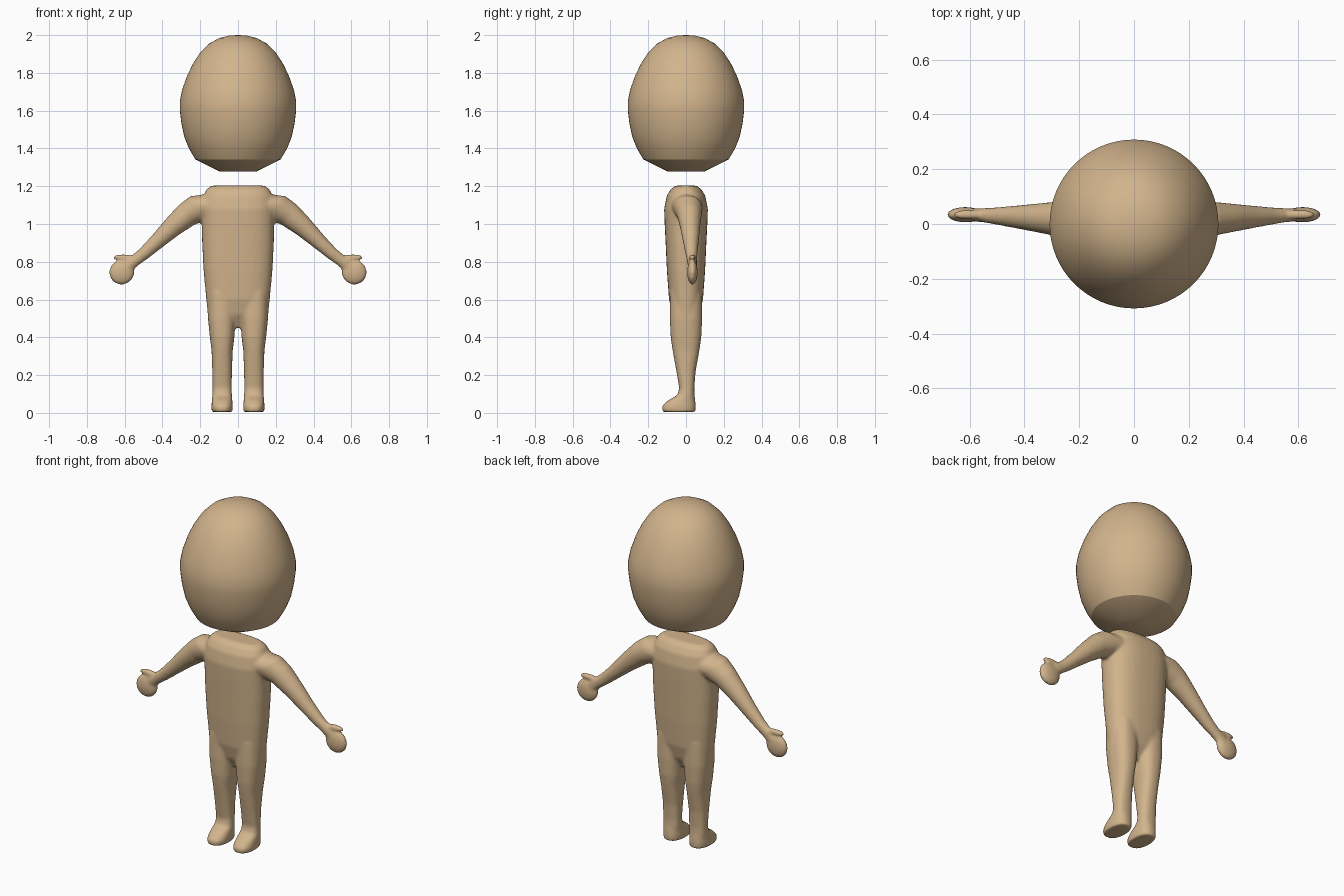
import bpy, bmesh, math
from mathutils import Vector, Matrix

if "Cube" in bpy.data.objects:
    bpy.data.objects.remove(bpy.data.objects["Cube"])

tan = bpy.data.materials.new("tan")
tan.diffuse_color = (0.645, 0.456, 0.263, 1)
tan.use_nodes = True
tan.node_tree.nodes["Principled BSDF"].inputs["Base Color"].default_value = tan.diffuse_color


def power(v, n):
    return math.copysign(abs(v) ** (2 / n), v)


def loft(bm, sections, side=1, n=2.2, count=32):
    """Skin closed rings; a section is centre, u half-axis vector, v half-axis vector."""
    rings = []
    for c, u, v in sections:
        ring = []
        for i in range(count):
            a = 2 * math.pi * i / count
            p = Vector(c) + Vector(u) * power(math.cos(a), n) + Vector(v) * power(math.sin(a), n)
            ring.append(bm.verts.new((p.x * side, p.y, p.z)))
        rings.append(ring)
    for a, b in zip(rings, rings[1:]):
        for i in range(count):
            j = (i + 1) % count
            bm.faces.new((a[i], a[j], b[j], b[i]))
    bm.faces.new(rings[0][::-1])
    bm.faces.new(rings[-1])


def ellipsoid(bm, centre, size, tilt=0):
    m = Matrix.Translation(centre) @ Matrix.Rotation(tilt, 4, 'Y') @ Matrix.Diagonal((*size, 1))
    bmesh.ops.create_uvsphere(bm, u_segments=32, v_segments=16, radius=1, matrix=m)


def finish(bm, name):
    bmesh.ops.recalc_face_normals(bm, faces=bm.faces)
    mesh = bpy.data.meshes.new(name)
    bm.to_mesh(mesh)
    bm.free()
    mesh.materials.append(tan)
    mesh.shade_smooth()
    ob = bpy.data.objects.new(name, mesh)
    bpy.context.collection.objects.link(ob)
    return ob


def level(z, cx, hx, cy, hy):
    return (cx, cy, z), (hx, 0, 0), (0, hy, 0)


body = bmesh.new()

# Torso: height, half width, half depth
torso = [(1.203, .14, .055), (1.185, .165, .08), (1.15, .185, .102), (1.08, .195, .116),
         (1.0, .192, .113), (.9, .19, .108), (.75, .182, .101), (.6, .168, .09),
         (.52, .16, .07), (.45, .11, .03)]
loft(body, [level(z, 0, hx, 0, hy) for z, hx, hy in torso], n=2.5)

# Leg and foot: height, centre x, half width, centre y, half depth
leg = [(.64, .085, .075, 0, .085), (.5, .086, .073, 0, .086), (.4, .084, .065, 0, .081),
       (.33, .084, .056, 0, .071), (.22, .084, .052, 0, .051), (.13, .084, .051, .004, .04),
       (.095, .084, .052, 0, .045), (.065, .084, .054, -.024, .073),
       (.035, .084, .057, -.038, .09), (.005, .084, .055, -.038, .088)]

# Arm: x, z, centre y, radius across, radius in depth
arm = [(.1, 1.09, 0, .09, .09), (.2, 1.085, .01, .081, .078), (.27, 1.05, .018, .067, .065),
       (.35, .982, .022, .054, .053), (.434, .902, .026, .041, .041), (.5, .842, .029, .034, .032),
       (.55, .803, .032, .031, .026), (.59, .772, .034, .035, .024)]
ax = Vector((.64, 0, .77))

for side in (1, -1):
    loft(body, [level(*s) for s in leg], side, n=2.4)
    loft(body, [((x, y, z), ax * r, (0, d, 0)) for x, z, y, r, d in arm], side, n=2)
    # Mitten palm and thumb
    ellipsoid(body, (side * .615, .034, .745), (.068, .028, .066), side * .7)
    ellipsoid(body, (side * .607, .034, .823), (.056, .018, .017))
    ellipsoid(body, (side * .567, .034, .808), (.032, .022, .022), side * .4)

# Fuse the parts into one soft skin
skin = finish(body, "body")
remesh = skin.modifiers.new("fuse", 'REMESH')
remesh.mode = 'VOXEL'
remesh.voxel_size = 0.008
remesh.use_smooth_shade = True
soft = skin.modifiers.new("soften", 'SMOOTH')
soft.factor = 0.5
soft.iterations = 8

# Head: rounded lathe with a shallow conical chin
profile = [(.05, 1.997), (.1, 1.984), (.15, 1.957), (.2, 1.908), (.24, 1.846), (.27, 1.783),
           (.296, 1.71), (.308, 1.65), (.308, 1.6), (.299, 1.53), (.284, 1.46), (.26, 1.4),
           (.226, 1.342), (.095, 1.277)]
head = bmesh.new()
loft(head, [level(2.0, 0, .004, 0, .004)] + [level(z, 0, r, 0, r) for r, z in profile], n=2, count=64)
head_ob = finish(head, "head")
bpy.context.view_layer.objects.active = head_ob
head_ob.select_set(True)
bpy.ops.object.shade_smooth_by_angle(angle=math.radians(30))
